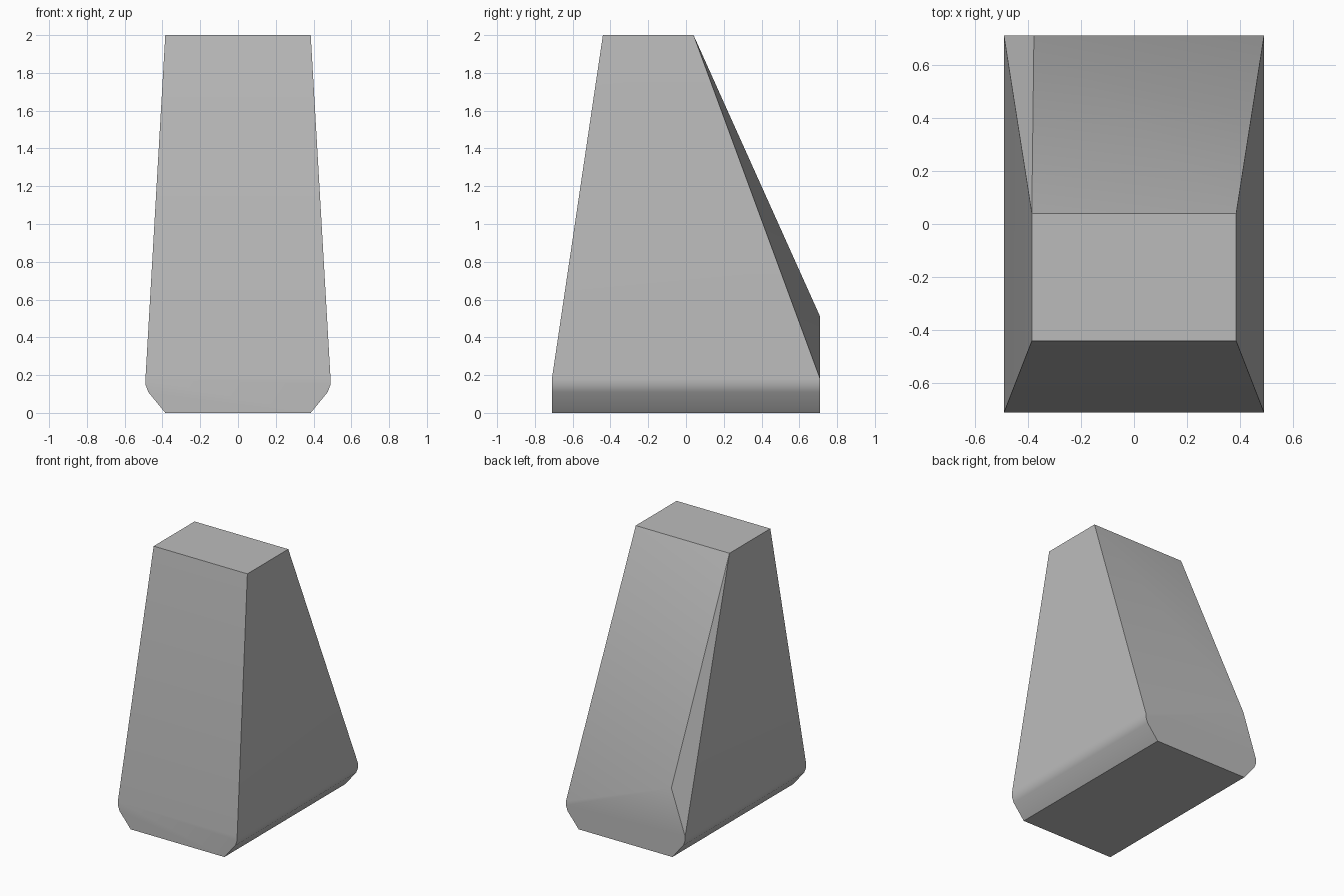
import bpy
import bmesh
import math

cube = bpy.data.objects.get("Cube")
if cube:
    bpy.data.objects.remove(cube, do_unlink=True)

# Stone grey material
GREY = (0.5, 0.5, 0.5, 1.0)
mat = bpy.data.materials.new("stone_grey")
mat.use_nodes = True
mat.diffuse_color = GREY
mat.node_tree.nodes["Principled BSDF"].inputs["Base Color"].default_value = GREY

bm = bmesh.new()

# Foot: half profile (x, z) with a chamfered lower edge, run front to back
half_profile = [(0.385, 0), (0.475, 0.11), (0.49, 0.15), (0.49, 0.18)]
for side in (-1, 1):
    for x, z in half_profile:
        for y in (-0.71, 0.71):
            bm.verts.new((side * x, y, z))

    # Flat top
    for y in (-0.44, 0.04):
        bm.verts.new((side * 0.385, y, 2))

# Single raised corner that cuts the back into a slanted facet
bm.verts.new((-0.377, 0.71, 0.51))

# Skin the convex block and merge its flat areas
bmesh.ops.convex_hull(bm, input=bm.verts[:])
bmesh.ops.dissolve_limit(bm, angle_limit=math.radians(0.8),
                         verts=bm.verts[:], edges=bm.edges[:])
bmesh.ops.recalc_face_normals(bm, faces=bm.faces[:])

mesh = bpy.data.meshes.new("tapered_block")
bm.to_mesh(mesh)
bm.free()
mesh.materials.append(mat)
block = bpy.data.objects.new("tapered_block", mesh)
bpy.context.collection.objects.link(block)

# Smooth the shallow bends, keep the hard edges crisp
bpy.ops.object.select_all(action='DESELECT')
block.select_set(True)
bpy.context.view_layer.objects.active = block
bpy.ops.object.shade_smooth_by_angle(angle=math.radians(30))
